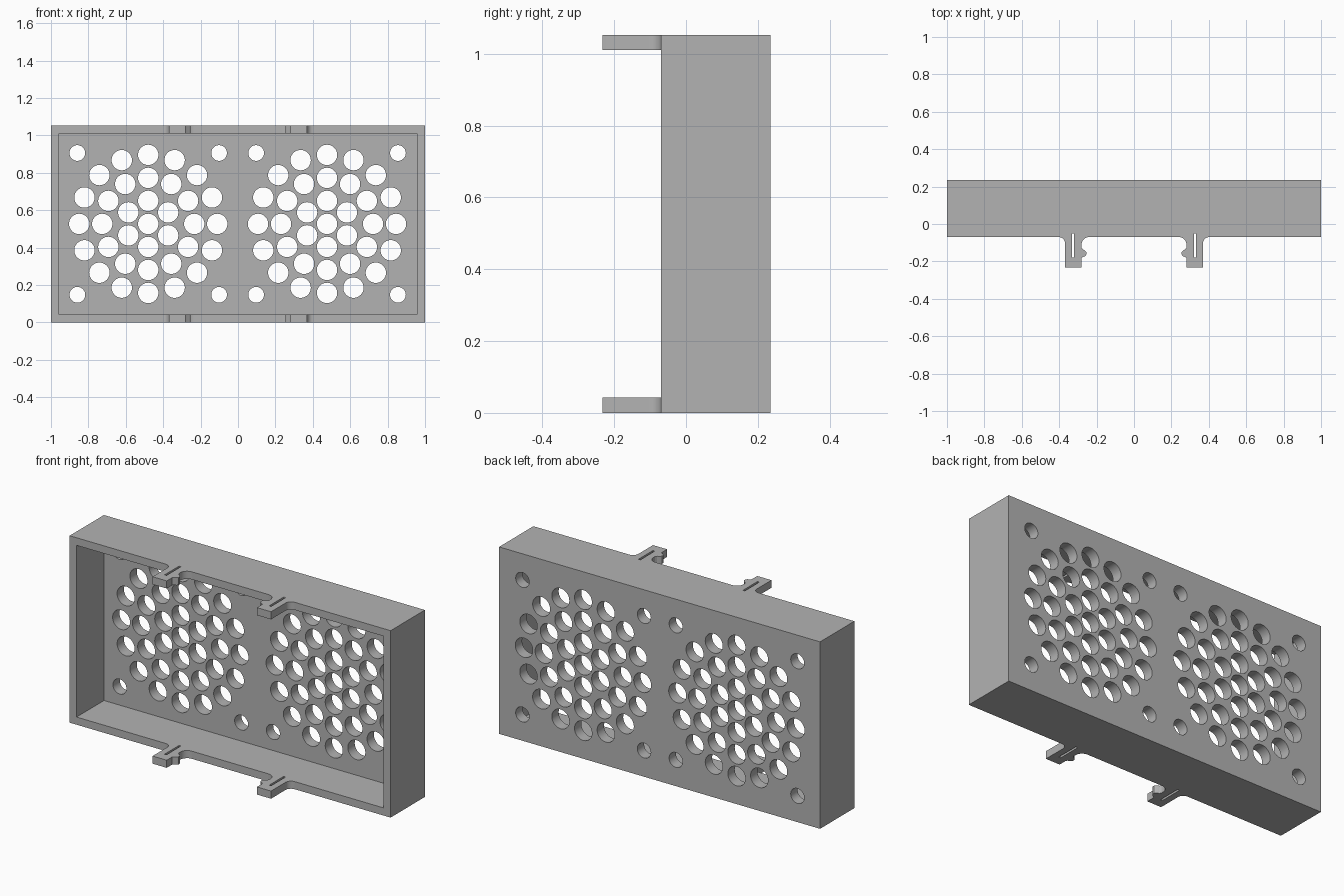
import bpy, bmesh, math
from mathutils import Matrix, Vector

old = bpy.data.objects.get("Cube")
if old:
    bpy.data.objects.remove(old, do_unlink=True)

# Main dimensions
HEIGHT, FRONT, BACK = 1.053, -0.07, 0.235
WALL, PANEL_FRONT = 0.043, 0.174
MID_Z = HEIGHT / 2

grey = bpy.data.materials.new("plain grey")
grey.use_nodes = True
grey.diffuse_color = (0.45, 0.45, 0.45, 1)
grey.node_tree.nodes["Principled BSDF"].inputs["Base Color"].default_value = grey.diffuse_color


def make_object(name, bm):
    bmesh.ops.recalc_face_normals(bm, faces=bm.faces)
    mesh = bpy.data.meshes.new(name)
    bm.to_mesh(mesh)
    bm.free()
    mesh.materials.append(grey)
    obj = bpy.data.objects.new(name, mesh)
    bpy.context.collection.objects.link(obj)
    return obj


def add_box(bm, low, high):
    low, high = Vector(low), Vector(high)
    matrix = Matrix.Translation((low + high) / 2) @ Matrix.Diagonal((*(high - low), 1))
    bmesh.ops.create_cube(bm, size=1, matrix=matrix)


def add_hole(bm, x, z, radius):
    matrix = Matrix.Translation((x, BACK, z)) @ Matrix.Rotation(math.pi / 2, 4, 'X')
    bmesh.ops.create_cone(bm, cap_ends=True, segments=40, radius1=radius,
                          radius2=radius, depth=0.2, matrix=matrix)


def cut(obj, cutters):
    bpy.context.view_layer.objects.active = obj
    for cutter in cutters:
        cutter.hide_render = True
        mod = obj.modifiers.new("cut", 'BOOLEAN')
        mod.operation, mod.solver, mod.object = 'DIFFERENCE', 'EXACT', cutter
        bpy.ops.object.modifier_apply(modifier=mod.name)


def smooth(obj):
    bpy.ops.object.select_all(action='DESELECT')
    obj.select_set(True)
    bpy.context.view_layer.objects.active = obj
    bpy.ops.object.shade_smooth_by_angle(angle=math.radians(30))


# Open-fronted housing
bm = bmesh.new()
add_box(bm, (-1, FRONT, 0), (1, BACK, HEIGHT))
housing = make_object("housing", bm)

bm = bmesh.new()
add_box(bm, (-1 + WALL, FRONT - 0.1, WALL), (1 - WALL, PANEL_FRONT, HEIGHT - WALL))
cavity = make_object("cavity_cutter", bm)

# Two round vent patterns with four screw holes each
bm = bmesh.new()
for centre in (-0.48, 0.476):
    for ring, count in enumerate((1, 6, 12, 16)):
        for i in range(count):
            a = math.tau * i / count
            r = ring * 0.123
            add_hole(bm, centre + r * math.sin(a), MID_Z + r * math.cos(a), 0.0545)
    for sx in (-1, 1):
        for sz in (-1, 1):
            add_hole(bm, centre + sx * 0.379, MID_Z + sz * 0.379, 0.042)
vents = make_object("vent_cutter", bm)

# Relief slots, cut through the clips and the edge of the housing
bm = bmesh.new()
for s in (-1, 1):
    add_box(bm, (s * 0.326 - 0.006, -0.18, -0.1), (s * 0.326 + 0.006, -0.05, HEIGHT + 0.1))
slots = make_object("slot_cutter", bm)

cut(housing, (cavity, vents, slots))
smooth(housing)


def fillet(cx, radius, side):
    """Quarter arc from the housing edge down to the clip stem."""
    steps = [math.pi / 2 * i / 8 for i in range(9)]
    return [(cx + side * radius * (1 - math.sin(a)), FRONT - radius * (1 - math.cos(a)))
            for a in steps]


# Snap clip outline: filleted root, straight outer side, latch bump on the inner side
outline = fillet(0.369, 0.033, 1)
outline += [(0.369, -0.233), (0.281, -0.233), (0.281, -0.185), (0.275, -0.178),
            (0.262, -0.172), (0.255, -0.164), (0.255, -0.15), (0.262, -0.142),
            (0.275, -0.135), (0.281, -0.125)]
outline += reversed(fillet(0.281, 0.042, -1))


def add_clip(name, mirror, z):
    bm = bmesh.new()
    face = bm.faces.new([bm.verts.new((mirror * x, y, z)) for x, y in outline])
    top = bmesh.ops.extrude_face_region(bm, geom=[face])["geom"]
    bmesh.ops.translate(bm, vec=(0, 0, WALL),
                        verts=[v for v in top if isinstance(v, bmesh.types.BMVert)])
    clip = make_object(name, bm)
    cut(clip, (slots,))
    smooth(clip)


for side, mirror in (("left", 1), ("right", -1)):
    for level, z in (("bottom", 0), ("top", HEIGHT - WALL)):
        add_clip(f"{level}_{side}_clip", mirror, z)

for cutter in (cavity, vents, slots):
    bpy.data.objects.remove(cutter, do_unlink=True)
